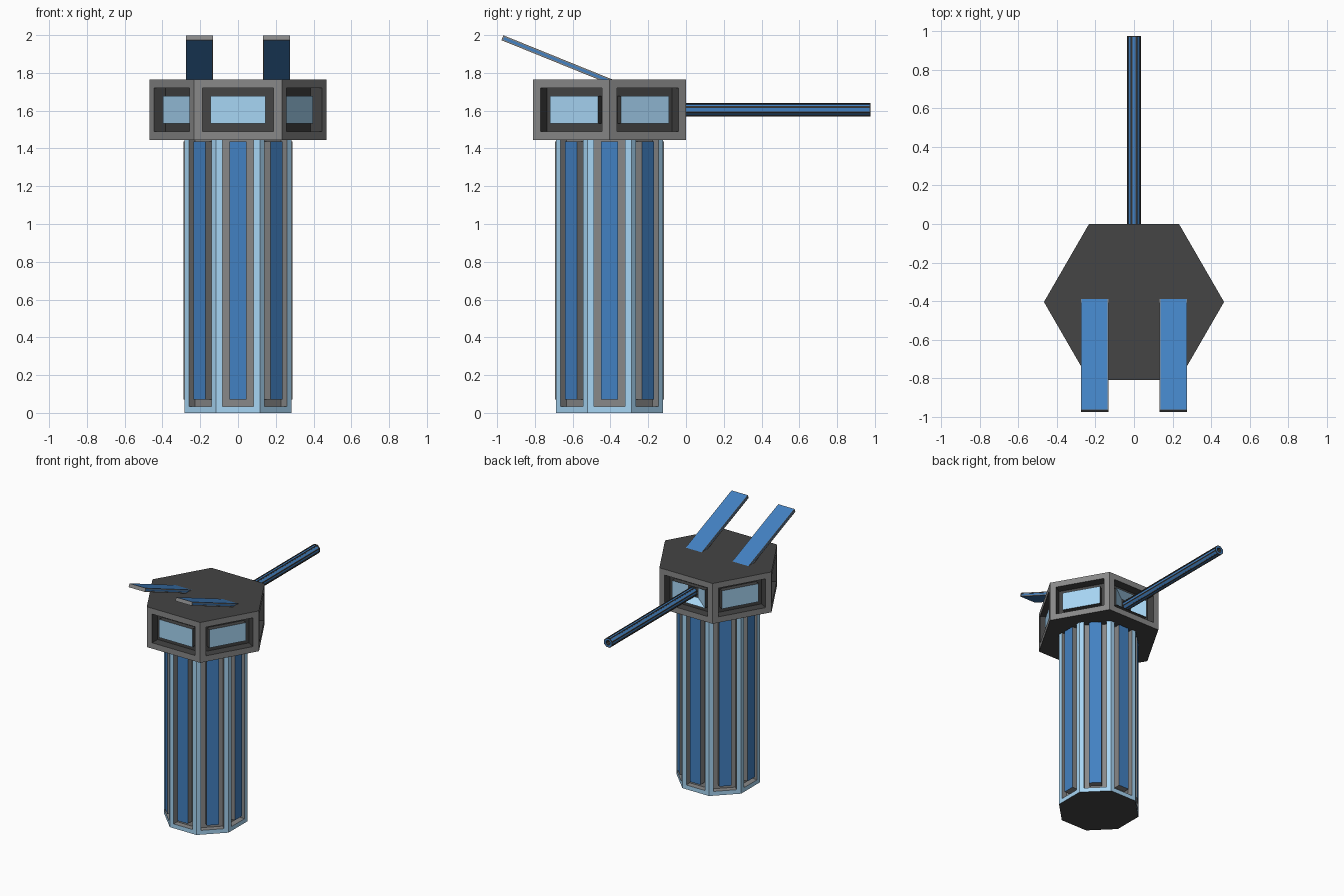
import bpy, bmesh, math
from mathutils import Vector, Matrix

if "Cube" in bpy.data.objects:
    bpy.data.objects.remove(bpy.data.objects["Cube"])


def material(name, rgb):
    m = bpy.data.materials.new(name)
    m.diffuse_color = (*rgb, 1)
    m.use_nodes = True
    m.node_tree.nodes["Principled BSDF"].inputs["Base Color"].default_value = m.diffuse_color
    return m


LIGHT = material("pale_blue", (0.39, 0.67, 0.91))
BLUE = material("blue", (0.055, 0.22, 0.54))
GREY = material("mid_grey", (0.25, 0.25, 0.25))
DARK = material("dark_grey", (0.058, 0.058, 0.058))
MATS = [LIGHT, BLUE, GREY, DARK]
L, B, G, D = range(4)


def finish(bm, name, matrix=Matrix()):
    bm.transform(matrix)
    me = bpy.data.meshes.new(name)
    bm.to_mesh(me)
    bm.free()
    for m in MATS:
        me.materials.append(m)
    ob = bpy.data.objects.new(name, me)
    bpy.context.collection.objects.link(ob)
    return ob


def prism(n, apothem, z0, z1, start, side, cap):
    """n-sided prism about z; returns bmesh, side faces, bottom and top faces"""
    bm = bmesh.new()
    r = apothem / math.cos(math.pi / n)
    ang = [start + 2 * math.pi * i / n for i in range(n)]
    lo, hi = ([bm.verts.new((r * math.cos(a), r * math.sin(a), z)) for a in ang] for z in (z0, z1))
    sides = [bm.faces.new((lo[i], lo[(i + 1) % n], hi[(i + 1) % n], hi[i])) for i in range(n)]
    caps = [bm.faces.new(lo[::-1]), bm.faces.new(hi)]
    for f in sides:
        f.material_index = side
    for f in caps:
        f.material_index = cap
    bm.normal_update()
    return bm, sides, caps


def inset(bm, f, t, mat):
    bmesh.ops.inset_individual(bm, faces=[f], thickness=t, use_even_offset=True)
    f.material_index = mat
    return f


def push(bm, f, d, cap=None):
    """Straight extrusion along the face normal"""
    f.normal_update()
    n = f.normal.copy()
    mat = f.material_index
    f = bmesh.ops.extrude_discrete_faces(bm, faces=[f])["faces"][0]
    bmesh.ops.translate(bm, verts=f.verts[:], vec=n * d)
    for e in f.edges:
        for g in e.link_faces:
            g.material_index = mat
    if cap is not None:
        f.material_index = cap
    f.normal_update()
    return f


def panel(bm, f, border, gap, depth, rise, frame, cap):
    """Recess with a raised block standing inside it"""
    f = push(bm, inset(bm, f, border, frame), -depth)
    return push(bm, inset(bm, f, gap, frame), rise, cap)


CENTRE = Matrix.Translation((0, -0.405, 0))

# Octagonal column with a recessed strip in each side
bm, sides, caps = prism(8, 0.283, 0, 1.51, math.pi / 8, L, D)
for f in sides:
    panel(bm, f, 0.034, 0.038, 0.045, 0.051, G, B)
finish(bm, "column", CENTRE)

# Hexagonal cabin with a window in each side
bm, sides, caps = prism(6, 0.405, 1.445, 1.765, 0, G, D)
for f in sides:
    back = f.normal.y > 0.9
    f = panel(bm, f, 0.046, 0.042, 0.07, 0.04, D, L)
    if back:
        # Rear window funnels inward to the barrel
        f = inset(bm, f, 0.03, L)
        for v in f.verts:
            v.co.x = math.copysign(0.045, v.co.x)
            v.co.z = 1.605 + math.copysign(0.038, v.co.z - 1.605)
            v.co.y -= 0.06
        f.material_index = D
finish(bm, "cabin", CENTRE)

# Long octagonal barrel with grooves and a hollow end
bm, sides, caps = prism(8, 0.036, -0.11, 0.977, math.pi / 8, D, D)
for f in sides:
    push(bm, inset(bm, f, 0.006, D), -0.005, B)
end = inset(bm, caps[1], 0.006, B)
end = inset(bm, end, 0.012, D)
push(bm, end, -0.04, D)
finish(bm, "barrel", Matrix.Translation((0, 0, 1.605)) @ Matrix.Rotation(-math.pi / 2, 4, 'X'))

# Pair of sloping roof fins
tip, root = Vector((0, -0.972, 1.986)), Vector((0, -0.37, 1.742))
axis = tip - root
tilt = math.atan2(axis.z, -axis.y)
for name, x in (("left_fin", -0.205), ("right_fin", 0.205)):
    bm = bmesh.new()
    bmesh.ops.create_cube(bm, size=1)
    bm.transform(Matrix.Diagonal((0.143, axis.length, 0.028, 1)))
    bm.normal_update()
    for f in bm.faces[:]:
        f.material_index = G
        if abs(f.normal.z) > 0.9:
            inset(bm, f, 0.003, B)
        elif abs(f.normal.x) > 0.9:
            push(bm, inset(bm, f, 0.007, G), -0.004, B)
    mid = (tip + root) / 2
    finish(bm, name, Matrix.Translation((x, mid.y, mid.z)) @ Matrix.Rotation(-tilt, 4, 'X'))
